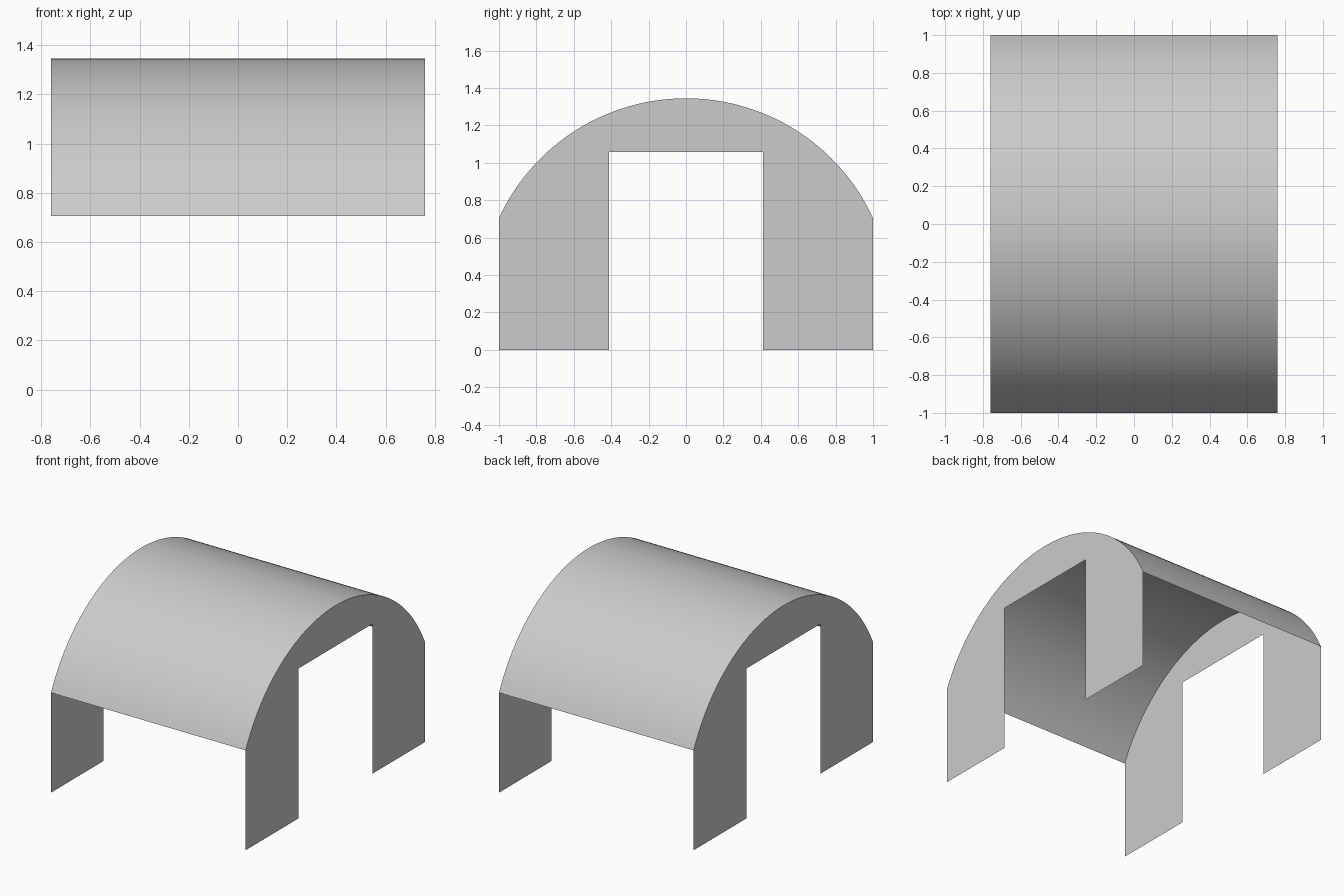
import bpy, math

if "Cube" in bpy.data.objects:
    bpy.data.objects.remove(bpy.data.objects["Cube"])

HALF_LEN, EAVE, TOP = 0.76, 0.705, 1.345
DOOR_HALF, DOOR_TOP = 0.412, 1.058
SEGS = 64

grey = bpy.data.materials.new("light grey")
grey.diffuse_color = (0.6, 0.6, 0.6, 1)
grey.use_nodes = True
grey.node_tree.nodes["Principled BSDF"].inputs["Base Color"].default_value = grey.diffuse_color

# Circular arc through both eaves and the ridge
rise = TOP - EAVE
R = (1 + rise * rise) / (2 * rise)
cz = TOP - R
half = math.asin(1 / R)
arc = []
for i in range(SEGS + 1):
    a = -half + 2 * half * i / SEGS
    arc.append((R * math.sin(a), cz + R * math.cos(a)))


def sheet(name, verts, faces):
    mesh = bpy.data.meshes.new(name)
    mesh.from_pydata(verts, [], faces)
    mesh.materials.append(grey)
    obj = bpy.data.objects.new(name, mesh)
    bpy.context.collection.objects.link(obj)
    return obj


# Thin curved roof
verts = [(x, y, z) for y, z in arc for x in (-HALF_LEN, HALF_LEN)]
faces = [(2 * i, 2 * i + 1, 2 * i + 3, 2 * i + 2) for i in range(SEGS)]
roof = sheet("curved_roof", verts, faces)
for p in roof.data.polygons:
    p.use_smooth = True

# Flat end walls with a doorway open to the ground
outline = [(-1, 0)] + arc + [(1, 0), (DOOR_HALF, 0), (DOOR_HALF, DOOR_TOP),
                             (-DOOR_HALF, DOOR_TOP), (-DOOR_HALF, 0)]
for name, side in (("left_end_wall", -1), ("right_end_wall", 1)):
    loop = outline if side < 0 else outline[::-1]
    sheet(name, [(side * HALF_LEN, y, z) for y, z in loop], [range(len(loop))])
